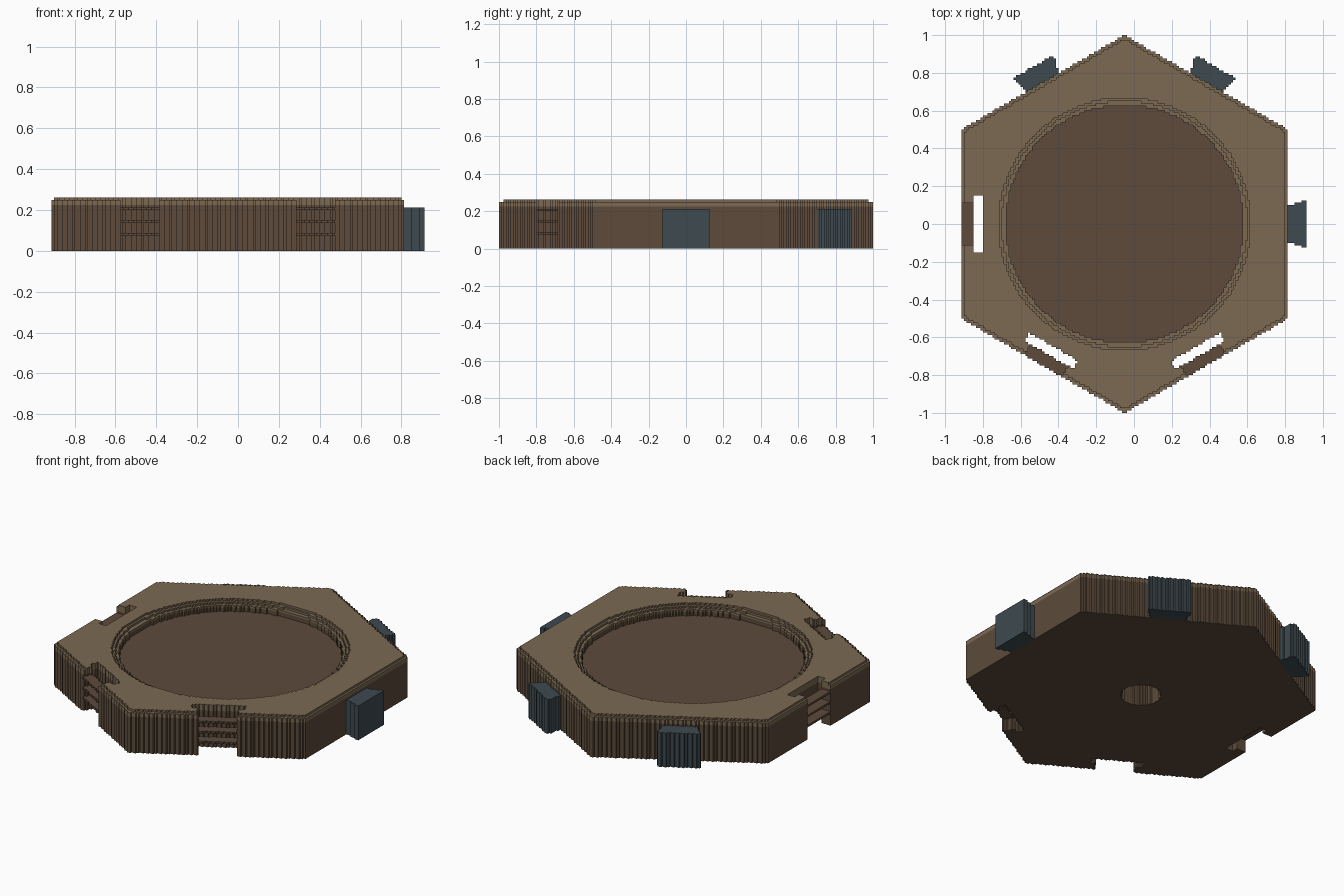
import bpy, bmesh, math
from mathutils import Vector

if "Cube" in bpy.data.objects:
    bpy.data.objects.remove(bpy.data.objects["Cube"])

STEP = 0.0125                      # size of the stair steps
CENTRE = Vector((-0.05, 0.0))      # middle of the hexagon
APOTHEM = math.cos(math.radians(30))


def material(name, colour):
    mat = bpy.data.materials.new(name)
    mat.use_nodes = True
    mat.diffuse_color = (*colour, 1)
    mat.node_tree.nodes["Principled BSDF"].inputs["Base Color"].default_value = (*colour, 1)
    return mat


tan = material("tan top", (0.2, 0.142, 0.085))
brown = material("dark brown", (0.109, 0.07, 0.044))
slate = material("slate blue", (0.047, 0.068, 0.08))


def place(u, v, degrees):
    """Point u outwards and v sideways from the middle, along a direction."""
    a = math.radians(degrees)
    return CENTRE + Vector((u * math.cos(a) - v * math.sin(a),
                            u * math.sin(a) + v * math.cos(a)))


def mirrored(half):
    return half + [(u, -v) for u, v in reversed(half)]


def stepped(corners):
    """Walk round a polygon on the grid, giving a stair-stepped outline."""
    path = []

    def add(p):
        if path and path[-1] == p:
            return
        if len(path) > 1 and path[-2] == p:
            path.pop()
            return
        path.append(p)

    for a, b in zip(corners, corners[1:] + corners[:1]):
        count = max(2, int((b - a).length / STEP * 24))
        for i in range(count):
            p = a.lerp(b, i / count) / STEP
            p = (round(p.x), round(p.y))
            if path and path[-1][0] != p[0] and path[-1][1] != p[1]:
                add((p[0], path[-1][1]))
            add(p)
    if path[0][0] != path[-1][0] and path[0][1] != path[-1][1]:
        add((path[0][0], path[-1][1]))
    while path[-1] == path[0]:
        path.pop()
    # keep only the turning points
    n = len(path)
    turns = []
    for i, (x, y) in enumerate(path):
        (px, py), (nx, ny) = path[i - 1], path[(i + 1) % n]
        if not (px == x == nx or py == y == ny):
            turns.append((x * STEP, y * STEP))
    return turns


def circle(radius):
    return [place(radius, 0, 360 * i / 180) for i in range(180)]


def hexagon(radius):
    """Hexagon with dovetail sockets in the left and the two front sides."""
    edge = radius * APOTHEM
    socket = mirrored([(edge, -0.115), (0.801, -0.115), (0.801, -0.15), (0.751, -0.15)])
    corners = []
    for side in range(6):
        corners.append(place(radius, 0, side * 60 - 30))
        if side >= 3:
            corners += [place(u, v, side * 60) for u, v in socket]
    return corners


def slab(name, outlines, bottom, top, mat):
    """Flat solid; outlines after the first are holes."""
    bm = bmesh.new()
    for corners in outlines:
        verts = [bm.verts.new((x, y, bottom)) for x, y in stepped(corners)]
        for a, b in zip(verts, verts[1:] + verts[:1]):
            bm.edges.new((a, b))
    bmesh.ops.triangle_fill(bm, edges=bm.edges[:], use_beauty=True, normal=(0, 0, 1))
    ext = bmesh.ops.extrude_face_region(bm, geom=bm.faces[:])
    bmesh.ops.translate(bm, vec=(0, 0, top - bottom),
                        verts=[g for g in ext["geom"] if isinstance(g, bmesh.types.BMVert)])
    bmesh.ops.recalc_face_normals(bm, faces=bm.faces[:])
    mesh = bpy.data.meshes.new(name)
    bm.to_mesh(mesh)
    bm.free()
    mesh.materials.append(mat)
    obj = bpy.data.objects.new(name, mesh)
    bpy.context.collection.objects.link(obj)
    return obj


# Brown base with a blind hole below and a round floor above
slab("base", [hexagon(1), circle(0.1125)], 0, 0.15, brown)
slab("basin_floor", [hexagon(1)], 0.15, 0.2, brown)
slab("basin_wall", [hexagon(1), circle(0.63)], 0.2, 0.225, brown)

# Tan top with a stepped basin rim and a small outer ledge
slab("rim_lower", [hexagon(1), circle(0.63)], 0.225, 0.2375, tan)
slab("rim_middle", [hexagon(1), circle(0.65)], 0.2375, 0.25, tan)
slab("rim_upper", [hexagon(0.98), circle(0.668)], 0.25, 0.2625, tan)

# Dovetail tabs on the right and the two back sides
tab = mirrored([(APOTHEM, -0.095), (0.962, -0.125)])
for degrees in (0, 60, 120):
    slab("tab_%d" % degrees, [[place(u, v, degrees) for u, v in tab]], 0, 0.2125, slate)

# Thin rungs across the socket mouths
rung = mirrored([(APOTHEM, -0.115), (0.801, -0.115)])
for degrees in (180, 240, 300):
    for z in (0.075, 0.1375, 0.2):
        slab("rung_%d" % degrees, [[place(u, v, degrees) for u, v in rung]],
             z, z + STEP, brown)
